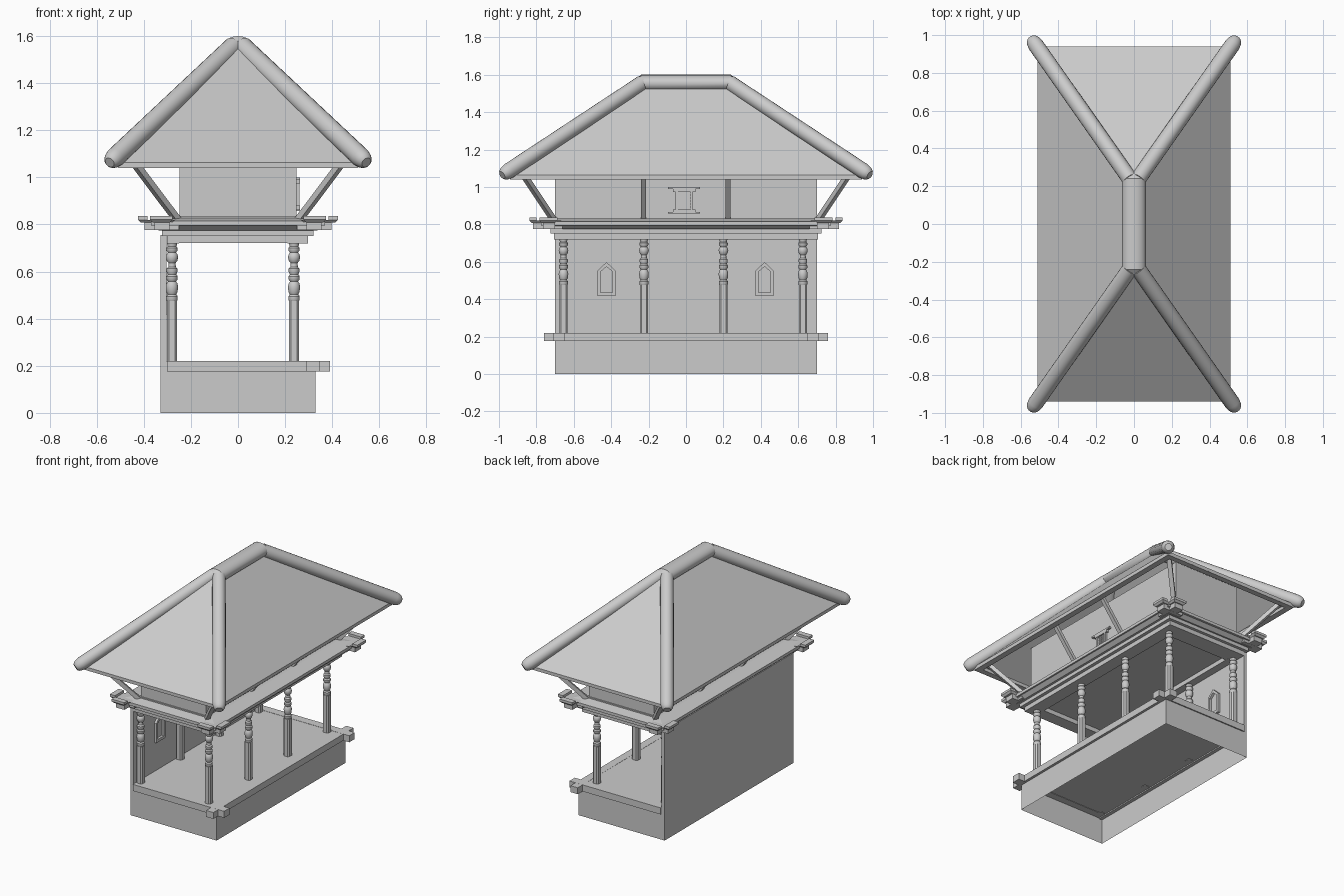
import bpy, bmesh, math
from mathutils import Vector

if "Cube" in bpy.data.objects:
    bpy.data.objects.remove(bpy.data.objects["Cube"])


def make(name, verts, faces):
    me = bpy.data.meshes.new(name)
    me.from_pydata([tuple(v) for v in verts], [], faces)
    bm = bmesh.new()
    bm.from_mesh(me)
    bmesh.ops.recalc_face_normals(bm, faces=bm.faces)
    bm.to_mesh(me)
    bm.free()
    ob = bpy.data.objects.new(name, me)
    bpy.context.collection.objects.link(ob)
    return ob


SIDES = [(0, 1, 5, 4), (1, 2, 6, 5), (2, 3, 7, 6), (3, 0, 4, 7)]


def box(name, x, y, z, flare=0.0, caps=True):
    """Box from ranges; flare widens the top on all sides."""
    v = []
    for zz, f in ((z[0], 0), (z[1], flare)):
        v += [(x[0] - f, y[0] - f, zz), (x[1] + f, y[0] - f, zz),
              (x[1] + f, y[1] + f, zz), (x[0] - f, y[1] + f, zz)]
    return make(name, v, SIDES + ([(0, 1, 2, 3), (4, 5, 6, 7)] if caps else []))


def bar(name, p, q, w, h):
    """Square bar between two points."""
    p, q = Vector(p), Vector(q)
    d = (q - p).normalized()
    s = d.cross(Vector((0, 0, 1))).normalized()
    u = s.cross(d)
    v = [c + s * a * w / 2 + u * b * h / 2 for c in (p, q)
         for a, b in ((-1, -1), (1, -1), (1, 1), (-1, 1))]
    return make(name, v, SIDES + [(0, 1, 2, 3), (4, 5, 6, 7)])


def smooth(ob, angle=35):
    bpy.ops.object.select_all(action='DESELECT')
    ob.select_set(True)
    bpy.context.view_layer.objects.active = ob
    bpy.ops.object.shade_smooth_by_angle(angle=math.radians(angle))


def tube(name, pts, radii, widen=1.0):
    """Round tube along a path, closed at both ends."""
    n, verts, faces = 20, [], []
    pts = [Vector(p) for p in pts]
    d = (pts[-1] - pts[0]).normalized()
    s = d.cross(Vector((0, 0, 1))).normalized()
    u = s.cross(d)
    for c, r in zip(pts, radii):
        for i in range(n):
            a = math.tau * i / n
            verts.append(c + s * math.cos(a) * r * widen + u * math.sin(a) * r)
    for k in range(len(pts) - 1):
        for i in range(n):
            j = (i + 1) % n
            faces.append((k * n + i, k * n + j, k * n + n + j, k * n + n + i))
    faces += [tuple(range(n)), tuple(range((len(pts) - 1) * n, len(pts) * n))]
    ob = make(name, verts, faces)
    smooth(ob)
    return ob


# Hollow plinth, closed left wall, floor
box("plinth", (-.328, .328), (-.7, .7), (0, .178), caps=False)
box("left_wall", (-.328, -.304), (-.7, .7), (.17, .755))
box("floor", (-.304, .335), (-.7, .7), (.178, .219))
box("floor_side_beam", (.29, .345), (-.76, .76), (.176, .22))
for sy in (-1, 1):
    y = sorted((sy * .65, sy * .708))
    box("floor_end_beam", (-.302, .39), y, (.1755, .2205))

# Pointed niches on the inside of the left wall
for cy in (-.425, .42):
    rings = []
    for x in (-.306, -.288):
        for w, z0, z1, z2 in ((.049, .418, .552, .598), (.033, .437, .546, .574)):
            rings += [(x, cy - w, z0), (x, cy + w, z0), (x, cy + w, z1),
                      (x, cy, z2), (x, cy - w, z1)]
    faces = []
    for i in range(5):
        j = (i + 1) % 5
        faces += [(10 + i, 10 + j, 15 + j, 15 + i), (i, j, 10 + j, 10 + i),
                  (5 + i, 5 + j, 15 + j, 15 + i), (i, j, 5 + j, 5 + i)]
    make("niche_frame", rings, faces)

# Columns: chamfered shaft below, turned rings above
PROFILE = [(.47, .018), (.48, .024), (.495, .024), (.503, .018), (.512, .023),
           (.535, .026), (.552, .022), (.558, .017), (.568, .024), (.58, .024),
           (.588, .018), (.60, .023), (.612, .023), (.62, .016), (.636, .015),
           (.645, .022), (.662, .026), (.675, .022), (.68, .017), (.69, .024),
           (.70, .024), (.706, .019), (.724, .022)]
for x in (-.28, .238):
    for y in (-.655, -.225, .2, .625):
        a, b = .022, .013
        sec = [(a, b), (b, a), (-b, a), (-a, b), (-a, -b), (-b, -a), (b, -a), (a, -b)]
        v = [(x + p, y + q, z) for z in (.175, .475) for p, q in sec]
        make("column_shaft", v, [(i, (i + 1) % 8, 8 + (i + 1) % 8, 8 + i)
                                 for i in range(8)] + [tuple(range(8)), tuple(range(8, 16))])
        n = 16
        v = [(x + r * math.cos(math.tau * i / n), y + r * math.sin(math.tau * i / n), z)
             for z, r in PROFILE for i in range(n)]
        f = [(k * n + i, k * n + (i + 1) % n, (k + 1) * n + (i + 1) % n, (k + 1) * n + i)
             for k in range(len(PROFILE) - 1) for i in range(n)]
        smooth(make("column_turning", v, f))

# Beams over the columns and ceiling
for x in ((-.302, -.25), (.21, .298)):
    box("top_side_beam", x, (-.705, .705), (.72, .752))
for y in ((-.705, -.62), (.59, .705)):
    box("top_end_beam", (-.301, .297), y, (.7205, .752))
box("ceiling", (-.323, .32), (-.725, .725), (.75, .776))

# Flared cornice with a sloped top
box("cornice_lower", (-.335, .335), (-.735, .735), (.774, .795), flare=.025)
box("cornice_upper", (-.37, .37), (-.775, .775), (.795, .815))
box("cornice_slope", (-.37, .37), (-.775, .775), (.815, .832), flare=-.09)

# Crossed, upturned beam ends at the four cornice corners
for sx in (-1, 1):
    for sy in (-1, 1):
        def rng(s, a, b):
            return sorted((s * a, s * b))
        box("corner_lower_x", rng(sx, .25, .398), rng(sy, .70, .765), (.776, .808))
        box("corner_lower_y", rng(sx, .29, .355), rng(sy, .66, .818), (.7765, .8085))
        box("corner_upper_x", rng(sx, .28, .412), rng(sy, .70, .772), (.808, .82), .012)
        box("corner_upper_y", rng(sx, .29, .362), rng(sy, .68, .825), (.8085, .8205), .012)
        box("corner_tip_x", rng(sx, .385, .424), rng(sy, .688, .784), (.82, .836))
        box("corner_tip_y", rng(sx, .278, .374), rng(sy, .80, .838), (.8205, .8365))

# Upper storey
box("upper_wall", (-.248, .248), (-.7, .7), (.82, 1.19))
box("upper_wall_foot", (-.256, .256), (-.707, .707), (.815, .836))

# Lattice window on the right of the upper storey
cy = -.01
for nm, w, z in (("sill", .085, (.858, .866)), ("sill_step", .06, (.866, .88)),
                 ("lintel_step", .06, (.974, .99)), ("lintel", .085, (.99, 1.0))):
    box("window_" + nm, (.24, .264), (cy - w, cy + w), z)
for s in (-1, 1):
    y = sorted((cy + s * .033, cy + s * .046))
    box("window_jamb", (.24, .262), y, (.878, .976))
for i in range(6):
    y = cy - .03 + i * .012
    box("lattice_upright", (.24, .255), (y - .002, y + .002), (.878, .976))
    z = .886 + i * .016
    box("lattice_rail", (.24, .254), (cy - .035, cy + .035), (z - .002, z + .002))

# Slanted roof struts
for sx in (-1, 1):
    for y in (-.228, .224):
        bar("side_strut", (sx * .255, y, .825), (sx * .445, y, 1.07), .026, .022)
    for sy in (-1, 1):
        bar("corner_strut", (sx * .258, sy * .705, .82), (sx * .45, sy * .875, 1.075), .028, .026)

# Hipped roof shell with eave rim
ex, ey, ry = .512, .94, .25
v = []
for dz, ins in ((0, 0), (-.022, 0)):
    v += [(-ex, -ey, 1.063 + dz), (ex, -ey, 1.063 + dz), (ex, ey, 1.063 + dz),
          (-ex, ey, 1.063 + dz), (0, -ry, 1.567 + dz), (0, ry, 1.567 + dz)]
faces = [(0, 1, 4), (1, 2, 5, 4), (2, 3, 5), (3, 0, 4, 5)]
faces += [tuple(i + 6 for i in f) for f in faces]
faces += [(i, (i + 1) % 4, 6 + (i + 1) % 4, 6 + i) for i in range(4)]
make("roof", v, faces)
for s in (-1, 1):
    box("eave_side_rim", sorted((s * .47, s * .51)), (-.938, .938), (1.04, 1.062))
    box("eave_end_rim", (-.47, .47), sorted((s * .90, s * .938)), (1.04, 1.062))

# Rounded ridge and hip caps
tube("ridge_cap", [(0, -.265, 1.55), (0, -.24, 1.555), (0, .24, 1.555), (0, .265, 1.55)],
     [.03, .045, .045, .03], widen=1.4)
for sx in (-1, 1):
    for sy in (-1, 1):
        a = Vector((sx * .02, sy * .235, 1.555))
        b = Vector((sx * .545, sy * .983, 1.063))
        ts = [0, .955, .98, .993, 1]
        tube("hip_cap", [a.lerp(b, t) for t in ts], [.042, .042, .037, .03, .022])
